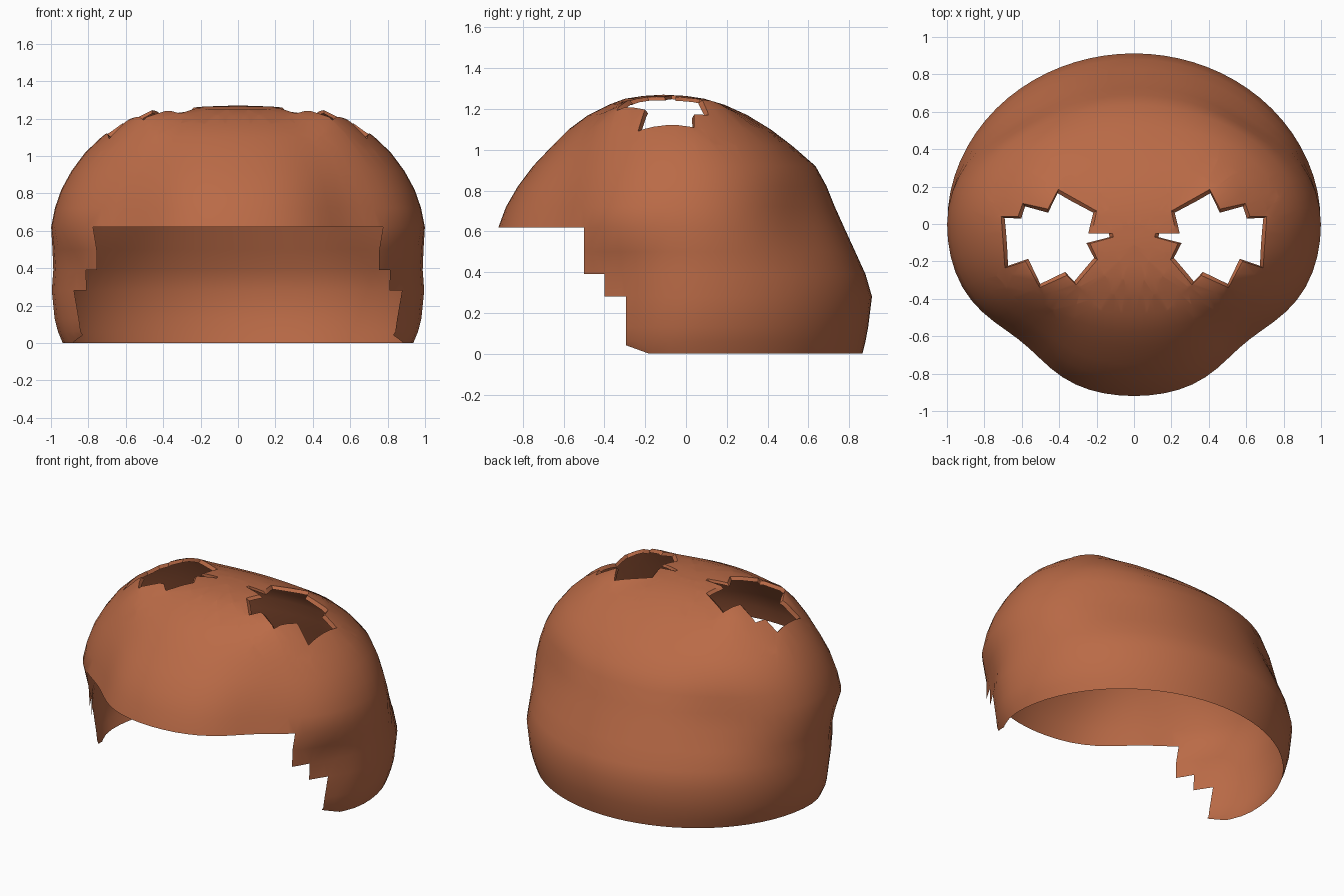
import bpy, bmesh, math
from mathutils import Vector

if "Cube" in bpy.data.objects:
    bpy.data.objects.remove(bpy.data.objects["Cube"])

# Cross-sections: z, half width, front reach, back reach, centre y, front dent, back dent
RINGS = [
    (0.00, .940, .650, .865, 0, 0, 0), (0.06, .965, .700, .880, 0, 0, 0),
    (0.13, .985, .750, .893, 0, 0, 0), (0.28, 1.00, .800, .912, 0, 0, 0),
    (0.39, .992, .825, .880, 0, 0, .005), (0.50, .995, .860, .830, 0, .04, .02),
    (0.62, 1.00, .920, .775, 0, .085, .04), (0.72, .980, .883, .730, 0, .085, .035),
    (0.82, .945, .825, .690, 0, .07, .02), (0.92, .890, .750, .635, 0, .05, 0),
    (1.02, .815, .655, .520, -.01, .025, -.02), (1.10, .730, .575, .415, -.03, .01, -.03),
    (1.17, .640, .480, .300, -.06, 0, -.02), (1.22, .530, .380, .190, -.09, 0, 0),
    (1.25, .330, .300, .090, -.10, 0, 0), (1.264, .180, .210, 0, -.11, 0, 0)]
STEPS = 36

# Jagged hole outline seen from above (right side)
HOLE = [(.20, .07), (.405, .185), (.46, .08), (.595, .11), (.62, .04), (.71, .04),
        (.69, -.235), (.58, -.20), (.505, -.34), (.36, -.275), (.31, -.325),
        (.195, -.19), (.235, -.105), (.11, -.07), (.115, -.05), (.225, -.05)]


def bell(d, width):
    return math.exp(-(d / width) ** 2 / 2)


def inside(x, y, poly):
    hit = False
    for (x1, y1), (x2, y2) in zip(poly, poly[1:] + poly[:1]):
        if (y1 > y) != (y2 > y) and x < x1 + (y - y1) * (x2 - x1) / (y2 - y1):
            hit = not hit
    return hit


def cut(bm, co, no, keep, clear=False):
    faces = [f for f in bm.faces if keep(f.calc_center_median())]
    geom = faces + list({e for f in faces for e in f.edges}) + list({v for f in faces for v in f.verts})
    bmesh.ops.bisect_plane(bm, geom=geom, plane_co=co, plane_no=no, dist=1e-5, clear_outer=clear)


def remove(bm, test):
    gone = [f for f in bm.faces if test(f.calc_center_median())]
    bmesh.ops.delete(bm, geom=gone, context='FACES')


# Half shell, from front centre round to back centre
bm = bmesh.new()
grid = []
for z, a, front, back, cy, dent, nape in RINGS:
    row = []
    pinch = .05 if .1 < z < .45 else .03 if z < .55 else 0
    for i in range(STEPS + 1):
        deg = -90 + 180 * i / STEPS
        t = math.radians(deg)
        b = (front + cy) if t < 0 else (back - cy)
        c, s = math.cos(t), math.sin(t)
        r = 1 / math.sqrt((c / a) ** 2 + (s / b) ** 2)
        r -= dent * bell(deg + 46, 13) + pinch * bell(deg + 22, 10) + nape * bell(deg - 40, 14)
        x = 0 if i in (0, STEPS) else r * c
        row.append(bm.verts.new((x, cy + r * s, z)))
    grid.append(row)
for lo, hi in zip(grid, grid[1:]):
    for i in range(STEPS):
        bm.faces.new((lo[i], lo[i + 1], hi[i + 1], hi[i]))
pole = bm.verts.new((0, -.11, 1.27))
for i in range(STEPS):
    bm.faces.new((grid[-1][i], grid[-1][i + 1], pole))

# Stepped front opening below the fringe
for z0, z1, y in [(.39, .62, -.50), (.28, .39, -.40), (0, .28, -.295)]:
    cut(bm, (0, y, 0), (0, -1, 0), lambda p: z0 < p.z < z1)
    remove(bm, lambda p: z0 < p.z < z1 and p.y < y - 1e-4)
cut(bm, (0, -.29, .04), (0, -.04, -.11), lambda p: p.z < .2 and p.y < 0, True)

# Jagged hole in the crown, with raised surroundings front and back
for (x1, y1), (x2, y2) in zip(HOLE, HOLE[1:] + HOLE[:1]):
    cut(bm, (x1, y1, 0), Vector((y2 - y1, x1 - x2, 0)).normalized(),
        lambda p: p.z > 1 and p.x < .85 and -.5 < p.y < .3)
for v in bm.verts:
    if v.co.z > .95:
        v.co.z += .04 * bell(math.hypot(v.co.x - .46, v.co.y - .13), .09)
        v.co.z += .04 * bell(math.hypot(v.co.x - .50, v.co.y + .31), .10)
remove(bm, lambda p: p.z > 1 and inside(p.x, p.y, HOLE))
bmesh.ops.recalc_face_normals(bm, faces=bm.faces[:])

# Inward lip round the hole
rim = [e for e in bm.edges if e.is_boundary and all(v.co.z > 1.03 for v in e.verts)
       and any(v.co.x > .01 for v in e.verts)]
new = bmesh.ops.extrude_edge_only(bm, edges=rim)['geom']
for v in (g for g in new if isinstance(g, bmesh.types.BMVert)):
    d = Vector((.45 - v.co.x, -.07 - v.co.y, 0)).normalized()
    v.co += d * .02 + Vector((0, 0, -.018))

mesh = bpy.data.meshes.new("hair_shell")
bm.to_mesh(mesh)
bm.free()
shell = bpy.data.objects.new("hair_shell", mesh)
bpy.context.collection.objects.link(shell)

# Colour
mat = bpy.data.materials.new("copper_brown")
mat.diffuse_color = (.49, .145, .062, 1)
mat.use_nodes = True
mat.node_tree.nodes["Principled BSDF"].inputs["Base Color"].default_value = mat.diffuse_color
mesh.materials.append(mat)

# Smooth shading and mirrored left half
bpy.context.view_layer.objects.active = shell
shell.select_set(True)
bpy.ops.object.shade_smooth_by_angle(angle=math.radians(40))
mirror = shell.modifiers.new("mirror", 'MIRROR')
mirror.use_clip = True
mirror.merge_threshold = .001
